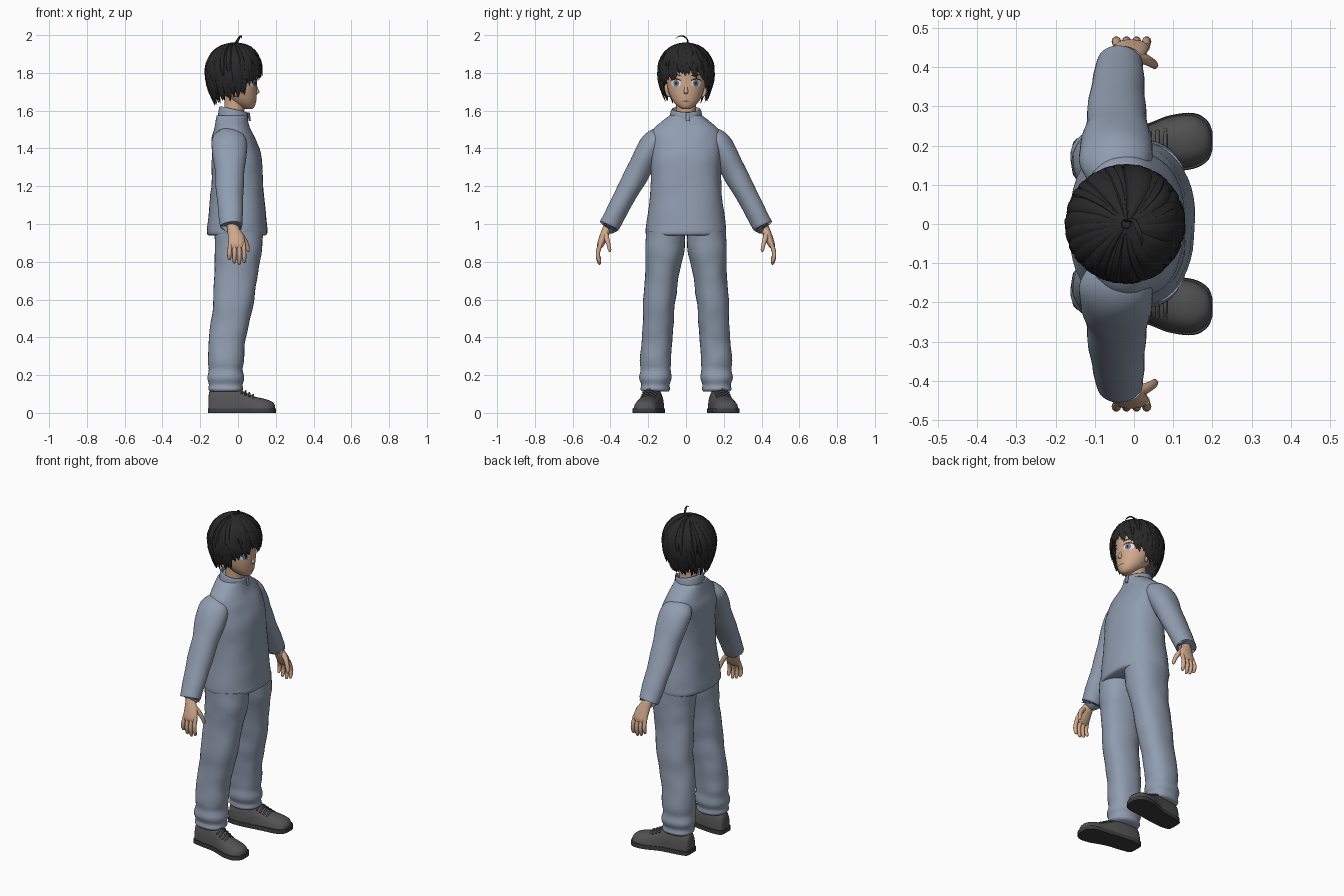
import bpy, bmesh, math, random
from mathutils import Vector, noise
from mathutils.bvhtree import BVHTree

random.seed(4)
if "Cube" in bpy.data.objects:
    bpy.data.objects.remove(bpy.data.objects["Cube"])


def material(name, r, g, b):
    m = bpy.data.materials.new(name)
    m.use_nodes = True
    m.diffuse_color = (r, g, b, 1)
    m.node_tree.nodes["Principled BSDF"].inputs["Base Color"].default_value = (r, g, b, 1)
    return m


CLOTH = material("blue grey cloth", 0.28, 0.335, 0.43)
SKIN = material("skin", 0.63, 0.39, 0.26)
HAIR = material("black hair", 0.021, 0.021, 0.022)
SHOE = material("dark grey leather", 0.085, 0.085, 0.085)
SOLE = material("sole rubber", 0.045, 0.045, 0.045)
WHITE = material("eye white", 0.75, 0.75, 0.77)
IRIS = material("iris blue grey", 0.16, 0.21, 0.29)
LIP = material("mouth line", 0.25, 0.09, 0.06)


def finish(bm, name, mat, angle=60):
    bmesh.ops.recalc_face_normals(bm, faces=bm.faces)
    me = bpy.data.meshes.new(name)
    bm.to_mesh(me)
    bm.free()
    me.materials.append(mat)
    ob = bpy.data.objects.new(name, me)
    bpy.context.collection.objects.link(ob)
    bpy.ops.object.select_all(action="DESELECT")
    ob.select_set(True)
    bpy.context.view_layer.objects.active = ob
    bpy.ops.object.shade_smooth_by_angle(angle=math.radians(angle))
    return ob


def smooth_path(secs, k):
    """Pass a smooth curve through the section values."""
    out = []
    for i in range(len(secs) - 1):
        a, b, c, d = secs[max(i - 1, 0)], secs[i], secs[i + 1], secs[min(i + 2, len(secs) - 1)]
        for j in range(k):
            t = j / k
            out.append([0.5 * (2 * q + (r - p) * t + (2 * p - 5 * q + 4 * r - s) * t * t
                        + (3 * q - p - 3 * r + s) * t ** 3) for p, q, r, s in zip(a, b, c, d)])
    return out + [list(secs[-1])]


def add_loft(bm, secs, n=24, k=4, side=(1, 0, 0), axis=None, power=2.0, s=1,
             zmin=-9, zmax=9, ripple=0):
    """Skin rings (x, y, z, radius along side, radius across); s=-1 mirrors in y."""
    secs = smooth_path(secs, k)
    cs = [Vector(p[:3]) for p in secs]
    rings = []
    for i, p in enumerate(secs):
        tan = Vector(axis) if axis else cs[min(i + 1, len(cs) - 1)] - cs[max(i - 1, 0)]
        tan.normalize()
        u = Vector(side)
        u = (u - tan * u.dot(tan)).normalized()
        v = tan.cross(u)
        ring = []
        for j in range(n):
            a = math.tau * j / n
            ca, sa = math.cos(a), math.sin(a)
            e = 2 / power
            d = u * p[3] * math.copysign(abs(ca) ** e, ca) + v * p[4] * math.copysign(abs(sa) ** e, sa)
            co = cs[i] + d
            if ripple:
                co += d.normalized() * ripple * noise.noise(co * 11)
            co.z = min(max(co.z, zmin), zmax)
            co.y *= s
            ring.append(bm.verts.new(co))
        rings.append(ring)
    for r, q in zip(rings, rings[1:]):
        for j in range(n):
            bm.faces.new((r[j], r[(j + 1) % n], q[(j + 1) % n], q[j]))
    bm.faces.new(rings[0])
    bm.faces.new(rings[-1])


def loft(name, mat, secs, angle=60, **kw):
    bm = bmesh.new()
    add_loft(bm, secs, **kw)
    return finish(bm, name, mat, angle)


UP = (0, 0, 1)

# Jacket body and standing collar
loft("jacket", CLOTH, [(-.005, 0, .94, .152, .205), (-.005, 0, .955, .161, .213),
     (-.005, 0, 1.02, .155, .206), (-.003, 0, 1.2, .139, .187), (-.006, 0, 1.35, .131, .185),
     (-.022, 0, 1.44, .119, .188), (-.03, 0, 1.5, .098, .172), (-.033, 0, 1.54, .086, .13),
     (-.034, 0, 1.575, .078, .085)], n=48, axis=UP, power=2.3, ripple=.005)
loft("collar", CLOTH, [(-.026, 0, 1.545, .082, .09), (-.026, 0, 1.575, .08, .085),
     (-.024, 0, 1.6, .077, .08), (-.023, 0, 1.608, .07, .073), (-.025, 0, 1.59, .063, .066)],
     n=32, axis=(.22, 0, 1))
loft("collar_tab", CLOTH, [(.062, .01, 1.545, .006, .009), (.056, .01, 1.59, .006, .009)],
     n=8, axis=UP)

# Neck and head
loft("neck", SKIN, [(-.025, 0, 1.54, .056, .055), (-.02, 0, 1.6, .053, .052),
     (-.015, 0, 1.68, .056, .054)], axis=UP)
head = loft("head", SKIN, [(.056, 0, 1.608, .018, .016), (.045, 0, 1.62, .042, .04),
            (.028, 0, 1.65, .068, .069), (.008, 0, 1.7, .092, .092), (-.01, 0, 1.76, .11, .104),
            (-.02, 0, 1.84, .12, .113), (-.02, 0, 1.9, .105, .1), (-.02, 0, 1.94, .05, .05)],
            n=40, axis=UP)
loft("nose", SKIN, [(.092, 0, 1.745, .004, .005), (.099, 0, 1.715, .008, .009),
     (.102, 0, 1.698, .011, .012), (.094, 0, 1.686, .004, .006)], n=12, axis=UP)

# Face details are thin patches laid over the head
skin_tree = BVHTree.FromPolygons([v.co for v in head.data.vertices],
                                 [p.vertices for p in head.data.polygons])


def patch(name, mat, y, z, ry, rz, lift, turn=0, bend=0):
    bm = bmesh.new()

    def put(r, a):
        p, q = r * math.cos(a) * ry, r * math.sin(a) * rz
        q -= bend * (p / ry) ** 2
        yy = y + p * math.cos(turn) - q * math.sin(turn)
        zz = z + p * math.sin(turn) + q * math.cos(turn)
        hit = skin_tree.ray_cast(Vector((1, yy, zz)), Vector((-1, 0, 0)))[0]
        return bm.verts.new(hit + Vector((lift, 0, 0)))
    n = 20
    rings = [[put(r, math.tau * j / n) for j in range(n)] for r in (.05, .4, .7, 1)]
    bm.faces.new(rings[0])
    for r, q in zip(rings, rings[1:]):
        for j in range(n):
            bm.faces.new((r[j], r[(j + 1) % n], q[(j + 1) % n], q[j]))
    finish(bm, name, mat)


patch("mouth", LIP, 0, 1.65, .024, .003, .002)

# Hair: every strand follows the same dome from the crown
HEM = [(0, 1.80), (25, 1.785), (42, 1.755), (60, 1.71), (85, 1.665), (130, 1.66), (180, 1.645)]


def hem_height(a):
    d = abs((math.degrees(a) + 180) % 360 - 180)
    for (d0, z0), (d1, z1) in zip(HEM, HEM[1:]):
        if d <= d1:
            return z0 + (z1 - z0) * (d - d0) / (d1 - d0)
    return HEM[-1][1]


def dome(a, arc, scale):
    if arc < math.pi / 2:
        r, h = math.sin(arc), math.cos(arc)
    else:
        k = arc - math.pi / 2
        r, h = 1 - .27 * k * k, -k
    return Vector((-.02 + .145 * r * scale * math.cos(a), .142 * r * scale * math.sin(a),
                   1.80 + .155 * h * scale))


def arc_end(z):
    return math.pi / 2 + (1.80 - z) / .155


bm = bmesh.new()
N, M = 40, 12
rows = [[bm.verts.new(dome(math.tau * j / N, .04 + (arc_end(hem_height(math.tau * j / N) + .025) - .04)
         * i / M, .95)) for j in range(N)] for i in range(M + 1)]
bm.faces.new(rows[0])
for r, q in zip(rows, rows[1:]):
    for j in range(N):
        bm.faces.new((r[j], r[(j + 1) % N], q[(j + 1) % N], q[j]))
finish(bm, "hair_cap", HAIR)

bm = bmesh.new()
for count, scale, reach in ((44, .98, 1), (34, 1.01, .86), (26, 1.03, .68)):
    for i in range(count):
        a = math.tau * (i + random.uniform(-.3, .3)) / count
        end = arc_end(hem_height(a) + random.uniform(-.02, .015)) * reach
        width = random.uniform(.017, .024)
        swirl = random.uniform(.1, .3)
        secs = []
        for t in (0, .25, .5, .75, .92, 1):
            flick = scale + (.05 * t ** 5 if reach == 1 else .03 * t ** 4)
            p = dome(a + swirl * (t - 1), .08 + (end - .08) * t, flick)
            w = (.25 + 1.4 * t if t < .5 else 1) * (1 if t < .8 else (1 - t) * 6 + .04)
            secs.append((*p, width * min(w, 1), .009 * min(w, 1)))
        add_loft(bm, secs, n=6, k=2, side=(-math.sin(a), math.cos(a), 0))
finish(bm, "hair_locks", HAIR, 40)
loft("stray_lock", HAIR, [(-.02, .01, 1.945, .008, .005), (0, .008, 1.975, .007, .004),
     (.01, -.012, 1.993, .006, .004), (.018, -.035, 1.994, .004, .003),
     (.02, -.055, 1.982, .001, .001)], n=6)

# Paired parts
for s, tag in ((1, "left"), (-1, "right")):
    # Eye, lash and brow
    patch(tag + "_eye_white", WHITE, s * .053, 1.745, .026, .019, .002)
    patch(tag + "_iris", IRIS, s * .052, 1.745, .015, .019, .004)
    patch(tag + "_pupil", HAIR, s * .052, 1.745, .006, .009, .006)
    patch(tag + "_lash", HAIR, s * .054, 1.768, .029, .004, .005, bend=.010)
    patch(tag + "_brow", HAIR, s * .05, 1.79, .027, .004, .004, turn=s * .12, bend=.004)
    loft(tag + "_ear", SKIN, [(-.012, .088, 1.672, .008, .006), (-.015, .098, 1.69, .015, .01),
         (-.02, .104, 1.725, .022, .011), (-.02, .1, 1.745, .01, .006)], n=12, axis=UP, s=s)

    # Sleeve with a turned-in cuff
    loft(tag + "_sleeve", CLOTH, [(-.045, .11, 1.462, .07, .05), (-.046, .155, 1.44, .092, .066),
         (-.045, .2, 1.385, .092, .069), (-.043, .25, 1.285, .08, .064),
         (-.042, .33, 1.135, .07, .058), (-.036, .4, 1.005, .06, .054),
         (-.035, .408, .99, .055, .049), (-.035, .41, .988, .04, .034)],
         n=32, s=s, ripple=.005)

    # Hand
    bm = bmesh.new()
    add_loft(bm, [(-.03, .395, 1.02, .032, .026), (-.026, .418, .975, .031, .024),
             (-.012, .437, .93, .042, .022), (-.006, .453, .89, .044, .018),
             (-.004, .458, .872, .035, .01)], n=20, s=s)
    for i, length in enumerate((.066, .083, .09, .08)):
        x = -.041 + i * .0235
        add_loft(bm, [(x, .45, .9, .011, .012), (x * 1.08, .466, .875 - length * .3, .0115, .0115),
                 (x * 1.12, .464, .875 - length * .7, .011, .011),
                 (x * 1.1, .457, .88 - length, .008, .008),
                 (x * 1.1, .455, .875 - length, .003, .003)], n=10, k=3, s=s)
    add_loft(bm, [(0, .428, .955, .016, .015), (.028, .42, .925, .014, .014),
             (.046, .41, .89, .012, .011), (.053, .404, .862, .009, .009),
             (.054, .402, .852, .003, .003)], n=10, s=s)
    finish(bm, tag + "_hand", SKIN)

    # Trouser leg, bunched at the ankle
    loft(tag + "_trouser_leg", CLOTH, [(-.062, .163, .112, .078, .07), (-.062, .163, .125, .09, .08),
         (-.063, .163, .15, .087, .077), (-.065, .163, .185, .097, .087),
         (-.066, .161, .23, .09, .081), (-.064, .16, .28, .094, .084), (-.055, .152, .4, .096, .081),
         (-.038, .147, .5, .104, .083), (-.022, .14, .6, .108, .085),
         (-.008, .125, .75, .114, .091), (.002, .112, .86, .124, .103),
         (.002, .108, .96, .13, .104)], n=32, axis=UP, power=2.2, s=s, ripple=.007)

    # Shoe, sole and laces
    last = [(-.156, .166, 0, .022, .09), (-.145, .167, 0, .045, .122), (-.09, .17, 0, .055, .13),
            (-.01, .18, 0, .057, .13), (.04, .192, 0, .061, .108), (.09, .205, 0, .067, .086),
            (.15, .212, 0, .066, .072), (.185, .212, 0, .046, .056), (.197, .212, 0, .018, .038)]
    loft(tag + "_shoe", SHOE, last, side=(0, 1, 0), axis=(1, 0, 0), power=2.5, s=s, zmin=.018)
    loft(tag + "_sole", SOLE, [(x * 1.015, y, z, w + .005, h) for x, y, z, w, h in last],
         angle=35, side=(0, 1, 0), axis=(1, 0, 0), power=3, s=s, zmin=0, zmax=.024)
    bm = bmesh.new()
    for i in range(4):
        x, z = .02 + i * .02, .121 - i * .0095
        add_loft(bm, [(x, .15 + i * .004, z - .018, .005, .005), (x, .19 + i * .004, z + .004, .005, .005),
                 (x, .23 + i * .004, z - .018, .005, .005)], n=8, s=s)
    finish(bm, tag + "_laces", SHOE)
